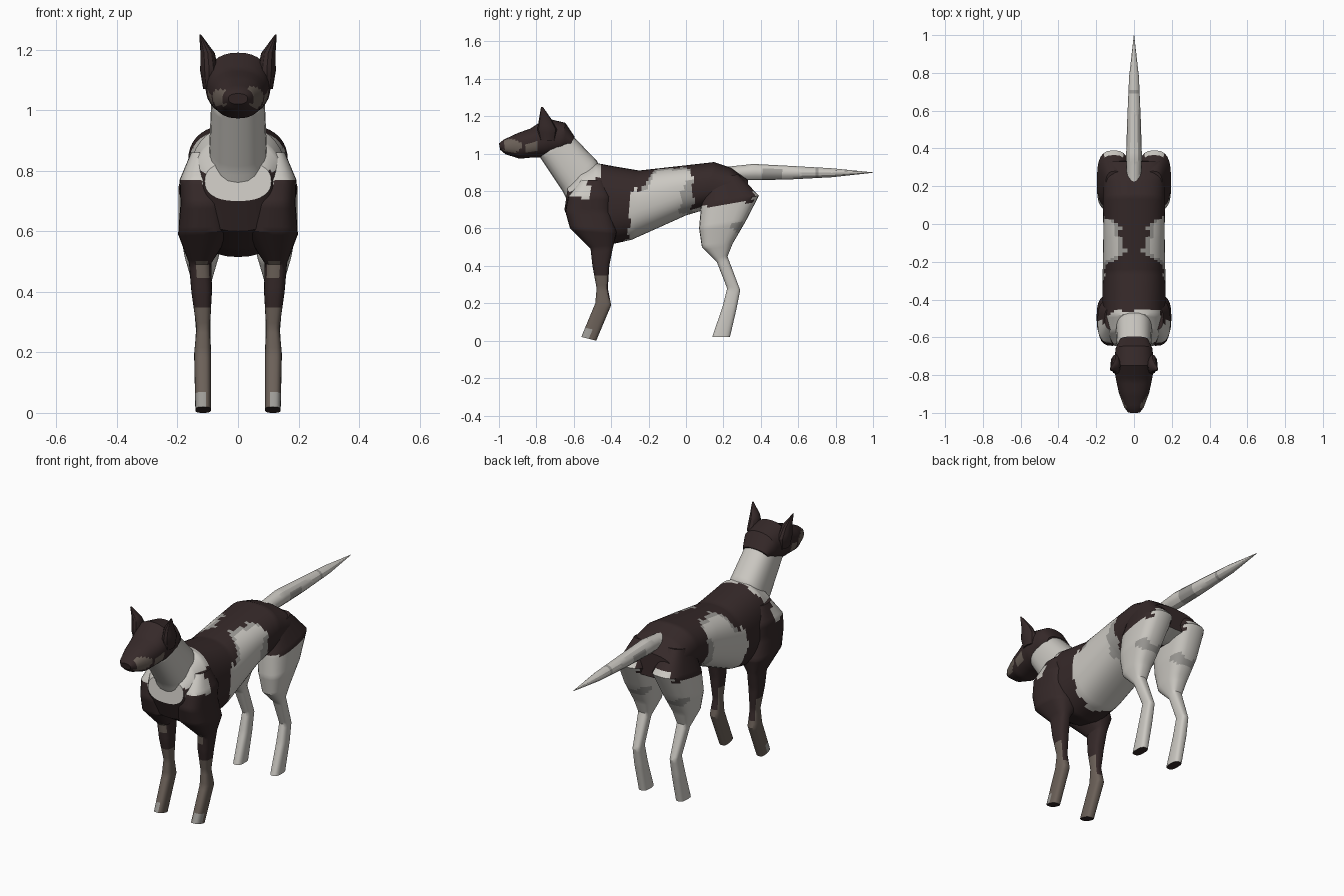
import bpy, bmesh, math
from mathutils import Vector

def material(name, rgb):
    m = bpy.data.materials.new(name)
    m.diffuse_color = (*rgb, 1)
    return m

MATS = [material("cream_white", (0.60, 0.58, 0.54)),
        material("dark_brown", (0.036, 0.022, 0.022)),
        material("taupe", (0.15, 0.12, 0.10)),
        material("grey", (0.34, 0.33, 0.31))]
WHITE, DARK, TAUPE, GREY = range(4)

def loft(name, sections, rule, sides=24, power=2.3, step=0.018, mirror=False):
    """Skin oval rings; a section is (yA, zA, yB, zB, x centre, half width)."""
    rows = [sections[0]]
    for s, t in zip(sections, sections[1:]):
        span = max(math.dist(s[:2], t[:2]), math.dist(s[2:4], t[2:4]))
        k = max(1, round(span / step))
        rows += [[a + (b - a) * i / k for a, b in zip(s, t)] for i in range(1, k + 1)]
    bm = bmesh.new()
    rings = []
    for ya, za, yb, zb, xc, hw in rows:
        ring = []
        for i in range(sides):
            a = 2 * math.pi * i / sides
            c, s = (math.copysign(abs(v) ** (2 / power), v) for v in (math.cos(a), math.sin(a)))
            ring.append(bm.verts.new((xc + s * hw,
                                      (ya + yb) / 2 + c * (ya - yb) / 2,
                                      (za + zb) / 2 + c * (za - zb) / 2)))
        rings.append(ring)
    for r, q in zip(rings, rings[1:]):
        for i in range(sides):
            j = (i + 1) % sides
            bm.faces.new((r[i], r[j], q[j], q[i]))
    bm.faces.new(rings[0])
    bm.faces.new(rings[-1])
    bmesh.ops.recalc_face_normals(bm, faces=bm.faces)
    for f in bm.faces:
        f.material_index = rule(f.calc_center_median(), f.normal)
    me = bpy.data.meshes.new(name)
    bm.to_mesh(me)
    bm.free()
    for m in MATS:
        me.materials.append(m)
    ob = bpy.data.objects.new(name, me)
    bpy.context.collection.objects.link(ob)
    bpy.context.view_layer.objects.active = ob
    ob.select_set(True)
    bpy.ops.object.shade_smooth_by_angle(angle=math.radians(30))
    ob.select_set(False)
    if mirror:
        mod = ob.modifiers.new("mirror", 'MIRROR')
        mod.use_clip = False
        mod.use_mirror_merge = False
    return ob

# Coat patterns
def wobble(p):
    return 0.012 * math.sin(p.y * 31 + p.z * 17) + 0.008 * math.sin(p.z * 53 + p.x * 40)

def rump(p):
    return p.z > 0.705 + wobble(p) + 0.3 * max(0, p.y - 0.2) and p.y < 0.36

def coat(p, n):
    w, x = wobble(p), abs(p.x)
    # white bib and shoulder front
    if p.y < -0.47 - 0.35 * max(0, 0.9 - p.z) + w:
        return WHITE if p.z > 0.74 + 0.5 * min(x, 0.1) + w else DARK
    # saddle
    back = -0.20 - 0.55 * max(0, 0.92 - p.z) if p.z > 0.69 else -0.31
    if p.y < back + w:
        return DARK
    # rump patch
    if p.y > 0.03 + w:
        return DARK if rump(p) else WHITE
    # dorsal stripe with grey fringe
    if n.z > 0.3:
        half = 0.055 + 1.2 * max(0, -0.15 - p.y, p.y + 0.02) + w
        if x < half:
            return DARK
        if x < half + 0.025:
            return GREY
    if p.y > -0.02 + w and 0.68 < p.z < 0.86:
        return GREY
    return WHITE

def front_leg_coat(p, n):
    w = wobble(p)
    if p.z < 0.02 and n.z < -0.7:
        return DARK
    if p.z < 0.06 + w:
        return GREY if n.y < 0 and p.x > 0.11 else TAUPE
    if 0.45 < p.z < 0.5 and n.y < -0.5 and p.x < 0.135:
        return TAUPE
    if p.z > 0.76 + w and p.y < -0.52:
        return WHITE
    limit = 0.24 if n.y > 0.5 else 0.36
    return DARK if p.z > limit + w else TAUPE

def hind_leg_coat(p, n):
    if p.z < 0.03 and n.z < -0.7:
        return DARK
    if rump(p) and p.z > 0.72:
        return DARK
    if math.hypot(p.y - 0.275, p.z - 0.61) < 0.03:
        return GREY
    return WHITE

def head_coat(p, n):
    w, x = wobble(p), abs(p.x)
    if -0.975 < p.y < -0.79 and x > 0.035 and n.z > -0.6:
        if 1.0 + w < p.z < 1.065 + w and not -0.885 < p.y < -0.865:
            return TAUPE
    return DARK

def tail_coat(p, n):
    if 0.69 < p.y < 0.715 or (0.41 < p.y < 0.51 and n.z < 0.6 + 20 * wobble(p)):
        return GREY
    return WHITE

# Torso
loft("torso", [(-0.63, 0.83, -0.65, 0.70, 0, 0.11), (-0.56, 0.91, -0.61, 0.60, 0, 0.15),
               (-0.48, 0.95, -0.50, 0.535, 0, 0.165), (-0.40, 0.935, -0.40, 0.515, 0, 0.168),
               (-0.25, 0.91, -0.29, 0.54, 0, 0.166), (-0.07, 0.93, 0.0, 0.67, 0, 0.162),
               (0.15, 0.955, 0.10, 0.70, 0, 0.165), (0.24, 0.925, 0.25, 0.70, 0, 0.165),
               (0.33, 0.86, 0.34, 0.73, 0, 0.15)], coat, sides=40, power=2.4)

# Neck and head
loft("neck", [(-0.45, 0.90, -0.62, 0.72, 0, 0.10), (-0.475, 0.96, -0.66, 0.80, 0, 0.095),
              (-0.61, 1.10, -0.78, 0.98, 0, 0.088), (-0.66, 1.13, -0.78, 1.03, 0, 0.07)],
     lambda p, n: WHITE, power=2.5)
loft("head", [(-0.595, 1.09, -0.63, 1.03, 0, 0.075), (-0.645, 1.165, -0.67, 1.0, 0, 0.097),
              (-0.75, 1.19, -0.75, 0.98, 0, 0.108), (-0.83, 1.135, -0.82, 0.98, 0, 0.095),
              (-0.90, 1.11, -0.89, 0.973, 0, 0.08), (-0.975, 1.075, -0.965, 0.997, 0, 0.052),
              (-1.0, 1.055, -0.993, 1.02, 0, 0.032)], head_coat, sides=32)
loft("ears", [(-0.78, 1.07, -0.70, 1.07, 0.095, 0.02), (-0.795, 1.13, -0.69, 1.13, 0.095, 0.03),
              (-0.785, 1.19, -0.72, 1.185, 0.10, 0.024), (-0.775, 1.25, -0.765, 1.25, 0.125, 0.003)],
     lambda p, n: DARK, sides=12, power=2, mirror=True)

# Legs
loft("front_legs", [(-0.56, 0.86, -0.44, 0.86, 0.11, 0.045), (-0.63, 0.77, -0.40, 0.77, 0.12, 0.073),
                    (-0.645, 0.69, -0.40, 0.69, 0.115, 0.075), (-0.62, 0.60, -0.37, 0.58, 0.112, 0.086),
                    (-0.51, 0.49, -0.39, 0.50, 0.125, 0.037), (-0.50, 0.40, -0.41, 0.40, 0.12, 0.034),
                    (-0.478, 0.28, -0.418, 0.28, 0.115, 0.022), (-0.485, 0.20, -0.40, 0.19, 0.117, 0.028),
                    (-0.56, 0.02, -0.48, 0.0, 0.115, 0.026)], front_leg_coat, power=2.8, mirror=True)
loft("hind_legs", [(0.12, 0.86, 0.28, 0.89, 0.10, 0.05), (0.08, 0.72, 0.39, 0.775, 0.108, 0.088),
                   (0.07, 0.60, 0.32, 0.64, 0.118, 0.078), (0.085, 0.50, 0.25, 0.52, 0.12, 0.055),
                   (0.165, 0.42, 0.222, 0.45, 0.12, 0.032), (0.22, 0.28, 0.29, 0.27, 0.115, 0.024),
                   (0.195, 0.18, 0.27, 0.17, 0.116, 0.027), (0.14, 0.02, 0.235, 0.02, 0.115, 0.026)],
     hind_leg_coat, power=2.8, mirror=True)

# Tail
loft("tail", [(0.22, 0.93, 0.22, 0.86, 0, 0.036), (0.36, 0.945, 0.35, 0.858, 0, 0.042),
              (0.55, 0.935, 0.55, 0.862, 0, 0.036), (0.78, 0.922, 0.78, 0.874, 0, 0.026),
              (1.0, 0.90, 1.0, 0.898, 0, 0.001)], tail_coat, sides=12, power=2)
